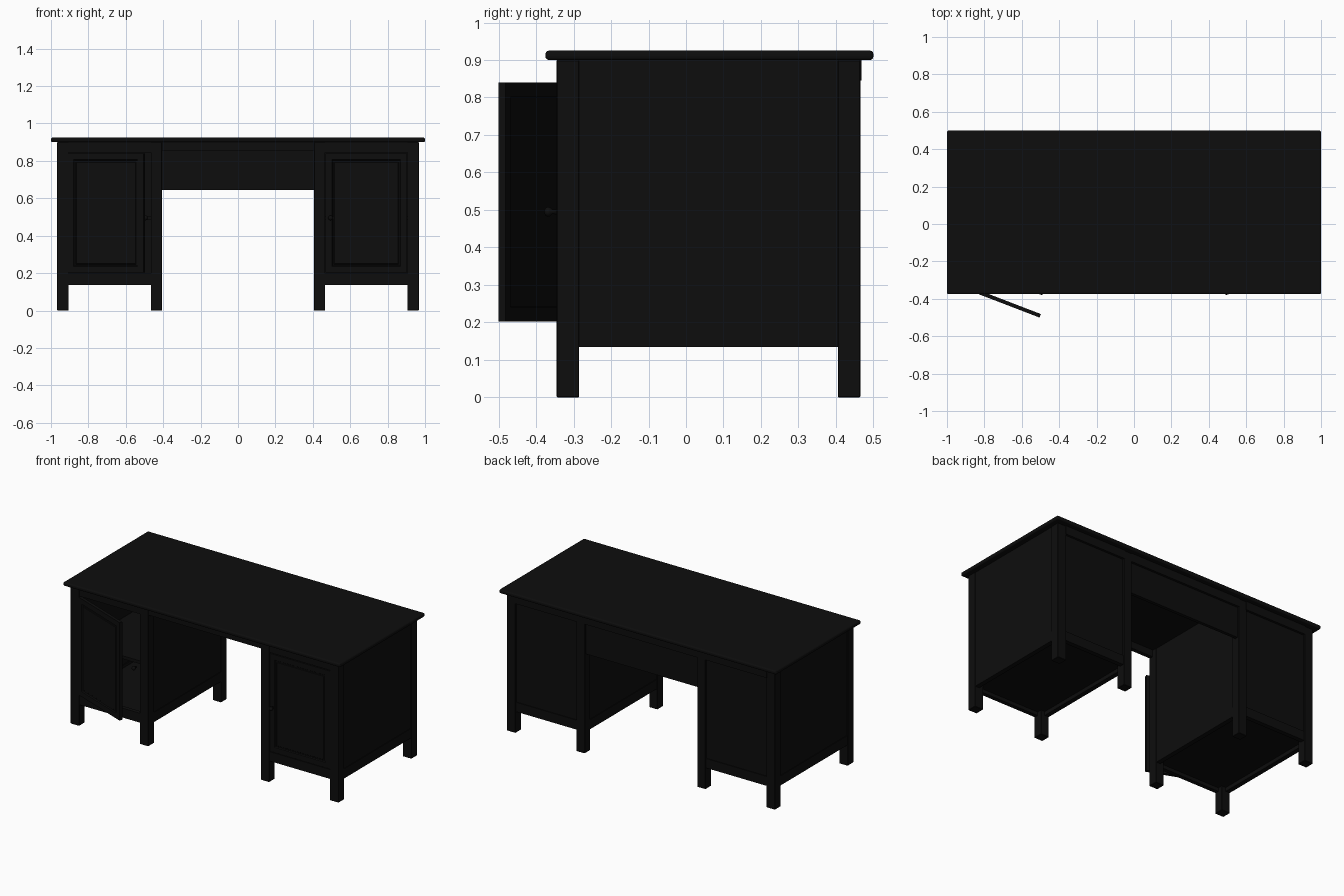
import bpy, bmesh, math
from mathutils import Matrix

if "Cube" in bpy.data.objects:
    bpy.data.objects.remove(bpy.data.objects["Cube"])

mat = bpy.data.materials.new("black_paint")
mat.diffuse_color = (0.004, 0.004, 0.004, 1)
mat.use_nodes = True
mat.node_tree.nodes["Principled BSDF"].inputs["Base Color"].default_value = mat.diffuse_color


def add_object(name, bm):
    bmesh.ops.recalc_face_normals(bm, faces=bm.faces)
    me = bpy.data.meshes.new(name)
    bm.to_mesh(me)
    bm.free()
    me.materials.append(mat)
    ob = bpy.data.objects.new(name, me)
    bpy.context.collection.objects.link(ob)
    return ob


def box_bm(x0, x1, y0, y1, z0, z1):
    bm = bmesh.new()
    bmesh.ops.create_cube(bm, size=1)
    for v in bm.verts:
        v.co.x = x1 if v.co.x > 0 else x0
        v.co.y = y1 if v.co.y > 0 else y0
        v.co.z = z1 if v.co.z > 0 else z0
    return bm


def box(name, x, y, z, bevel=0, segments=1):
    ob = add_object(name, box_bm(*x, *y, *z))
    if bevel:
        m = ob.modifiers.new("bevel", "BEVEL")
        m.width, m.segments = bevel, segments
    return ob


def door(name, side, hinge_y, angle):
    # Frame-and-panel door, hinge on its outer edge; inset steps form the moulding
    w = 0.434
    bm = box_bm(0, w, -0.02, 0, 0.202, 0.84)
    bm.normal_update()
    for sign in (-1, 1):
        face = next(f for f in bm.faces if f.normal.y * sign > 0.9
                    and f.calc_area() > 0.2)
        steps = ((0.048, 0), (0.006, -0.006)) if sign < 0 else ((0.055, 0), (0.002, -0.005))
        if sign < 0:
            steps += ((0.01, 0.0), (0.004, 0.003))
        for t, d in steps:
            bmesh.ops.inset_region(bm, faces=[face], thickness=t, depth=d)
    bm.transform(Matrix.Rotation(math.radians(-angle), 4, "Z"))
    bm.transform(Matrix.Translation((-0.903, hinge_y, 0)))
    if side > 0:
        bm.transform(Matrix.Scale(-1, 4, (1, 0, 0)))
    return add_object(name, bm)


def knob(name, x):
    # Round knob turned from a short profile
    profile = [(0, 0), (0.007, 0), (0.006, 0.012), (0.012, 0.018),
               (0.013, 0.025), (0.009, 0.031), (0, 0.034)]
    bm = bmesh.new()
    vs = [bm.verts.new((r, 0, h)) for r, h in profile]
    es = [bm.edges.new(p) for p in zip(vs, vs[1:])]
    bmesh.ops.spin(bm, geom=vs + es, cent=(0, 0, 0), axis=(0, 0, 1),
                   angle=math.tau, steps=16)
    bmesh.ops.remove_doubles(bm, verts=bm.verts, dist=1e-4)
    bm.transform(Matrix.Translation((x, -0.345, 0.495)) @ Matrix.Rotation(math.pi / 2, 4, "X"))
    ob = add_object(name, bm)
    for p in ob.data.polygons:
        p.use_smooth = True


# Table top with rounded edge
box("table_top", (-1, 1), (-0.375, 0.5), (0.9, 0.925), 0.009, 3)

FRONT, BACK = (-0.345, -0.285), (0.405, 0.465)
for side, label in ((-1, "left"), (1, "right")):
    def sx(a, b):
        return tuple(sorted((a * side, b * side)))

    # Four legs per pedestal
    for y, row in ((FRONT, "front"), (BACK, "back")):
        for x, pos in (((0.905, 0.967), "outer"), ((0.406, 0.466), "inner")):
            box(f"{label}_{row}_{pos}_leg", sx(*x), y, (0, 0.9), 0.002)

    # Side panels and their bottom rails
    for x, rail, pos in (((0.94, 0.962), (0.935, 0.965), "outer"),
                         ((0.411, 0.433), (0.408, 0.438), "inner")):
        box(f"{label}_{pos}_side_panel", sx(*x), (-0.29, 0.41), (0.137, 0.9))
        box(f"{label}_{pos}_side_rail", sx(*rail), (-0.285, 0.405), (0.135, 0.198))

    # Front and back rails, back panel, floor and shelf
    box(f"{label}_front_top_rail", sx(0.46, 0.91), (-0.341, -0.315), (0.845, 0.9))
    box(f"{label}_front_bottom_rail", sx(0.46, 0.91), (-0.341, -0.315), (0.137, 0.198))
    box(f"{label}_back_top_rail", sx(0.46, 0.91), (0.43, 0.468), (0.845, 0.9))
    box(f"{label}_back_bottom_rail", sx(0.46, 0.91), (0.43, 0.459), (0.137, 0.198))
    box(f"{label}_back_panel", sx(0.46, 0.91), (0.435, 0.453), (0.15, 0.88))
    box(f"{label}_floor", sx(0.43, 0.942), (-0.32, 0.44), (0.16, 0.18))
    box(f"{label}_shelf", sx(0.43, 0.942), (-0.28, 0.44), (0.485, 0.505))
    knob(f"{label}_knob", side * 0.495)

# Doors: left one ajar, right one closed
door("left_door", -1, -0.326, 21)
door("right_door", 1, -0.322, 0)

# Knee space: front rail, back rail and modesty panel
box("centre_front_rail", (-0.41, 0.41), (-0.341, -0.315), (0.855, 0.9))
box("centre_back_rail", (-0.41, 0.41), (0.43, 0.468), (0.845, 0.9))
box("modesty_panel", (-0.41, 0.41), (0.432, 0.453), (0.645, 0.9))
